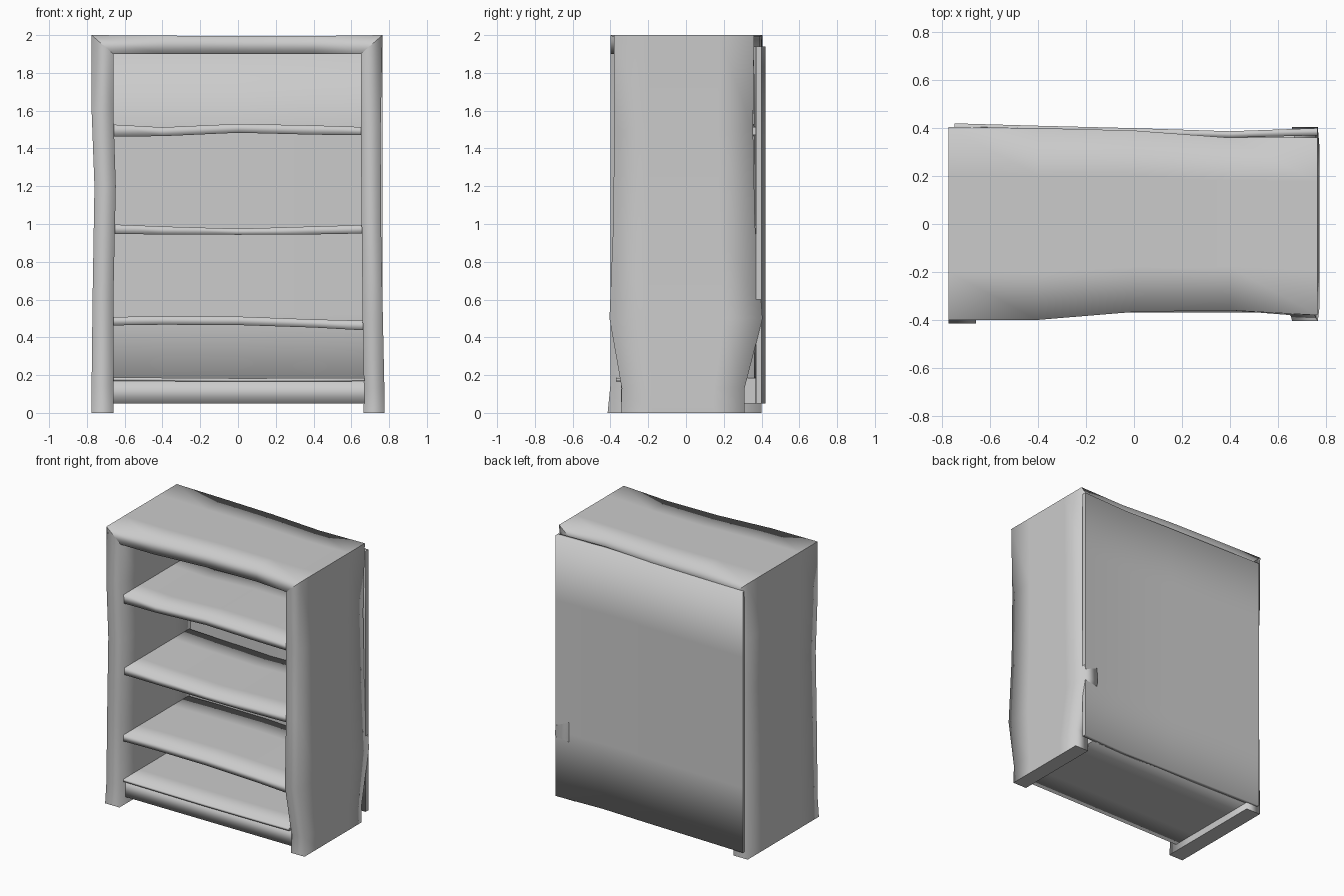
import bpy, bmesh

AXES = {
    # (length, thickness, width) -> xyz
    'upright': lambda t, a, b: (a, b, t),
    'level': lambda t, a, b: (t, b, a),
    'panel': lambda t, a, b: (t, a, b),
}
LOOPS = (0, 0.25, 0.75, 1)   # lengthwise loops across the wide faces


def plank(name, kind, stations):
    """Warped board: each station is (t, a0, a1, b0, b1); t may be a pair for a mitre."""
    bm = bmesh.new()
    rings = []
    for t, a0, a1, b0, b1 in stations:
        t0, t1 = t if isinstance(t, tuple) else (t, t)
        pts = [(t0, a0, b0 + (b1 - b0) * f) for f in LOOPS]
        pts += [(t1, a1, b0 + (b1 - b0) * f) for f in reversed(LOOPS)]
        rings.append([bm.verts.new(AXES[kind](*p)) for p in pts])
    n = len(rings[0])
    for r, s in zip(rings, rings[1:]):
        for i in range(n):
            j = (i + 1) % n
            bm.faces.new((r[i], r[j], s[j], s[i]))
    for ring in (rings[0], rings[-1]):
        caps = [bm.faces.new((ring[i], ring[i + 1], ring[n - 2 - i], ring[n - 1 - i]))
                for i in range(n // 2 - 1)]
        rim = set(caps)
        for f in caps:
            for e in f.edges:
                if not all(lf in rim for lf in e.link_faces):
                    e.smooth = False
    for f in bm.faces:
        f.smooth = True
    bmesh.ops.recalc_face_normals(bm, faces=bm.faces[:])
    me = bpy.data.meshes.new(name)
    bm.to_mesh(me)
    bm.free()
    ob = bpy.data.objects.new(name, me)
    bpy.context.collection.objects.link(ob)
    return ob


# Side boards, mitred at the top
plank("left_side", 'upright', [
    (0, -0.775, -0.66, -0.415, 0.40),
    (0.15, -0.775, -0.66, -0.40, 0.40),
    (0.6, -0.77, -0.66, -0.40, 0.40),
    (1.2, -0.76, -0.647, -0.40, 0.40),
    (1.6, -0.775, -0.66, -0.40, 0.40),
    ((2.0, 1.9), -0.775, -0.66, -0.40, 0.405)])
plank("right_side", 'upright', [
    (0, 0.665, 0.775, -0.345, 0.31),
    (0.13, 0.667, 0.775, -0.34, 0.31),
    (0.5, 0.66, 0.767, -0.405, 0.405),
    (1.0, 0.655, 0.757, -0.385, 0.365),
    (1.5, 0.65, 0.755, -0.38, 0.355),
    ((1.9, 2.0), 0.65, 0.765, -0.38, 0.36)])

# Top board with bowed front and back edges
plank("top_board", 'level', [
    ((-0.66, -0.775), 1.9, 2.0, -0.40, 0.405),
    (-0.4, 1.9, 1.997, -0.40, 0.40),
    (0, 1.9, 1.995, -0.367, 0.39),
    (0.4, 1.9, 1.995, -0.36, 0.36),
    ((0.65, 0.765), 1.9, 2.0, -0.38, 0.36)])

# Back panel
plank("back_panel", 'panel', [
    (-0.75, 0.39, 0.42, 0.05, 1.94),
    (-0.4, 0.38, 0.41, 0.05, 1.94),
    (0, 0.37, 0.40, 0.05, 1.94),
    (0.4, 0.36, 0.387, 0.05, 1.94),
    (0.765, 0.37, 0.40, 0.05, 1.94)])

# Sagging shelves: (lower, upper) heights at five points along the width
XS = (-0.67, -0.4, 0, 0.4, 0.67)
SHELVES = {
    "upper_shelf": [(1.463, 1.527), (1.465, 1.512), (1.483, 1.53), (1.473, 1.522), (1.47, 1.513)],
    "middle_shelf": [(0.947, 0.998), (0.945, 0.987), (0.943, 0.975), (0.945, 0.987), (0.95, 0.995)],
    "lower_shelf": [(0.463, 0.508), (0.467, 0.511), (0.465, 0.51), (0.452, 0.495), (0.437, 0.488)],
    "bottom_shelf": [(0.17, 0.188), (0.168, 0.186), (0.165, 0.183), (0.166, 0.184), (0.168, 0.186)],
}
for name, heights in SHELVES.items():
    plank(name, 'level', [(x, lo, hi, -0.37, 0.372) for x, (lo, hi) in zip(XS, heights)])

# Solid plinth under the bottom shelf
plank("plinth", 'level', [(x, 0.05, 0.17, -0.345, 0.375) for x in XS])
